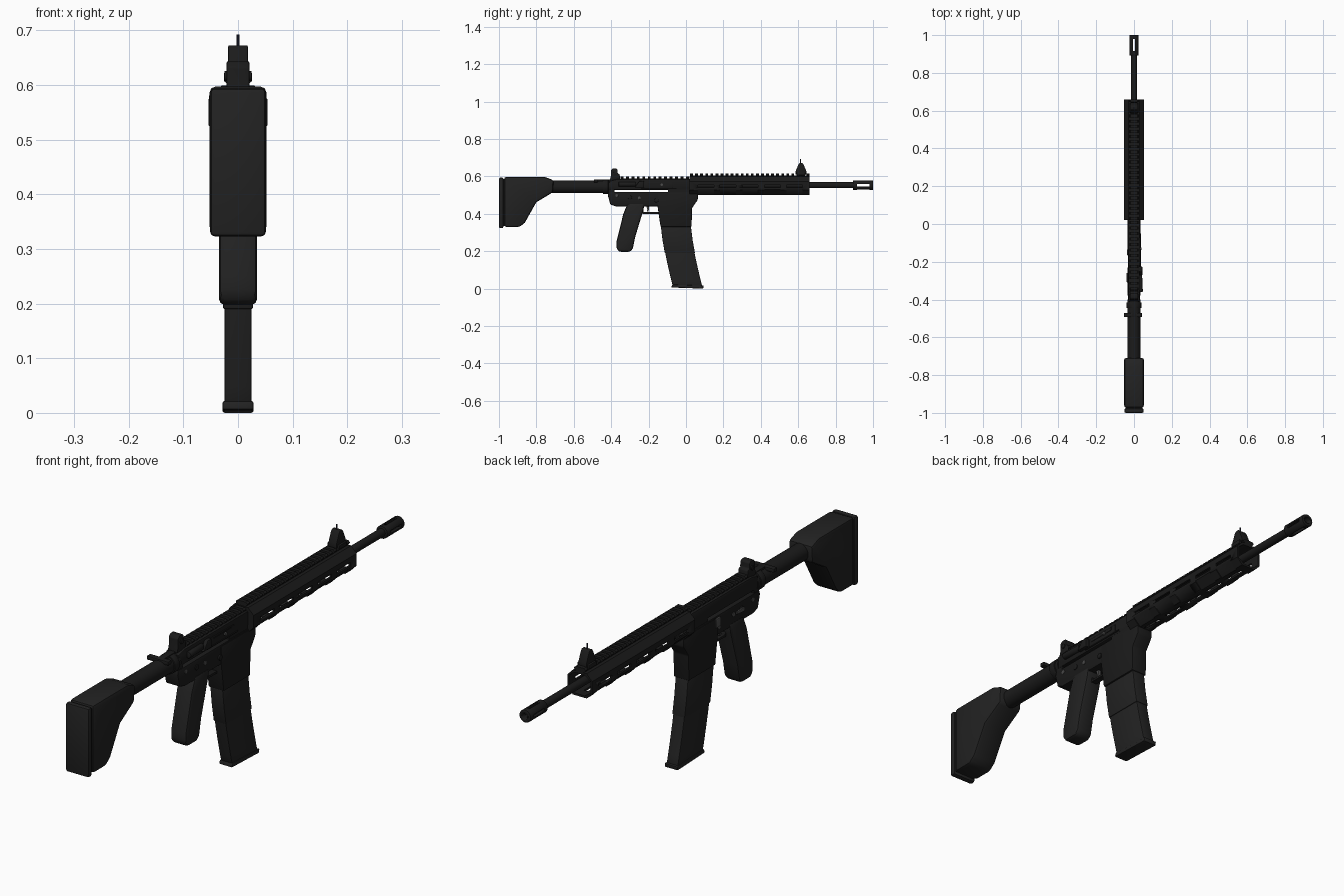
import bpy, bmesh, math
from mathutils import Matrix, Vector

if "Cube" in bpy.data.objects:
    bpy.data.objects.remove(bpy.data.objects["Cube"])


def material(name, rgb):
    m = bpy.data.materials.new(name)
    m.use_nodes = True
    m.diffuse_color = (*rgb, 1)
    m.node_tree.nodes["Principled BSDF"].inputs["Base Color"].default_value = (*rgb, 1)
    return m


POLYMER = material("black polymer", (0.016, 0.016, 0.016))
METAL = material("black metal", (0.011, 0.011, 0.011))
STEEL = material("grey steel", (0.07, 0.07, 0.07))
POST = material("blue black steel", (0.015, 0.015, 0.03))


def finish(name, bm, mat, bevel=0.0, smooth=True):
    bmesh.ops.recalc_face_normals(bm, faces=bm.faces)
    mesh = bpy.data.meshes.new(name)
    bm.to_mesh(mesh)
    bm.free()
    mesh.materials.append(mat)
    ob = bpy.data.objects.new(name, mesh)
    bpy.context.collection.objects.link(ob)
    bpy.ops.object.select_all(action='DESELECT')
    ob.select_set(True)
    bpy.context.view_layer.objects.active = ob
    if bevel:
        mod = ob.modifiers.new("Bevel", 'BEVEL')
        mod.width, mod.segments, mod.limit_method = bevel, 2, 'ANGLE'
        bpy.ops.object.modifier_apply(modifier="Bevel")
    if smooth:
        bpy.ops.object.shade_smooth_by_angle(angle=math.radians(35))
    return ob


def prism(name, points, half, mat, bevel=0.0, x=0.0):
    """Side outline (y, z) given thickness across x."""
    bm = bmesh.new()
    face = bm.faces.new([bm.verts.new((x - half, y, z)) for y, z in points])
    ext = bmesh.ops.extrude_face_region(bm, geom=[face])
    verts = [v for v in ext["geom"] if isinstance(v, bmesh.types.BMVert)]
    bmesh.ops.translate(bm, vec=(2 * half, 0, 0), verts=verts)
    return finish(name, bm, mat, bevel)


def box(name, x, y, z, mat, bevel=0.0):
    """Block from (low, high) ranges."""
    return prism(name, [(y[0], z[0]), (y[1], z[0]), (y[1], z[1]), (y[0], z[1])],
                 (x[1] - x[0]) / 2, mat, bevel, (x[0] + x[1]) / 2)


def rod(name, start, end, r, mat, bevel=0.0, r2=None, sides=20):
    a, b = Vector(start), Vector(end)
    bm = bmesh.new()
    turn = (b - a).to_track_quat('Z', 'Y').to_matrix().to_4x4()
    bmesh.ops.create_cone(bm, cap_ends=True, segments=sides, radius1=r,
                          radius2=r if r2 is None else r2, depth=(b - a).length,
                          matrix=Matrix.Translation((a + b) / 2) @ turn)
    return finish(name, bm, mat, bevel)


def cut(ob, cutter):
    mod = ob.modifiers.new("Cut", 'BOOLEAN')
    mod.operation, mod.solver, mod.object = 'DIFFERENCE', 'EXACT', cutter
    bpy.context.view_layer.objects.active = ob
    bpy.ops.object.modifier_apply(modifier="Cut")
    bpy.data.objects.remove(cutter)


def rail(name, y0, y1, base, top):
    """Toothed rail; each tooth has a hexagonal section."""
    box(name + "_base", (-0.017, 0.017), (y0, y1), (base, top - 0.011), METAL)
    bm = bmesh.new()
    pitch = 0.0265
    count = int((y1 - y0) / pitch)
    section = [(-0.018, 0.016), (-0.025, 0.009), (-0.025, 0.006), (-0.018, 0),
               (0.018, 0), (0.025, 0.006), (0.025, 0.009), (0.018, 0.016)]
    for i in range(count):
        y = y0 + i * (y1 - y0 - 0.015) / (count - 1)
        face = bm.faces.new([bm.verts.new((x, y, top - z)) for x, z in section])
        ext = bmesh.ops.extrude_face_region(bm, geom=[face])
        bmesh.ops.translate(bm, vec=(0, 0.015, 0),
                            verts=[v for v in ext["geom"] if isinstance(v, bmesh.types.BMVert)])
    finish(name + "_teeth", bm, METAL, smooth=False)


# Stock, butt pad and tube
prism("stock", [(-0.972, 0.33), (-0.89, 0.33), (-0.862, 0.352), (-0.80, 0.462), (-0.712, 0.515),
                (-0.708, 0.58), (-0.755, 0.597), (-0.972, 0.597)], 0.052, POLYMER, 0.011)
box("butt_pad", (-0.051, 0.051), (-1, -0.976), (0.323, 0.594), POLYMER, 0.008)
box("butt_pad_joint", (-0.044, 0.044), (-0.98, -0.96), (0.335, 0.585), POLYMER)
rod("buffer_tube", (0, -0.73, 0.545), (0, -0.40, 0.545), 0.034, METAL, sides=28)
rod("castle_nut", (0, -0.445, 0.545), (0, -0.415, 0.545), 0.039, METAL, 0.003)

# Charging handle
box("charging_handle", (-0.014, 0.014), (-0.49, -0.39), (0.568, 0.584), METAL, 0.003)
box("charging_handle_grip", (-0.053, 0.042), (-0.493, -0.47), (0.568, 0.584), METAL, 0.004)

# Receivers, separated by a narrow gap
prism("upper_receiver", [(-0.41, 0.527), (0.025, 0.527), (0.025, 0.585), (-0.37, 0.585),
                         (-0.41, 0.575)], 0.03, METAL, 0.006)
prism("lower_receiver", [(-0.418, 0.50), (-0.405, 0.45), (-0.375, 0.44), (-0.14, 0.44),
                         (0.03, 0.44), (0.055, 0.49), (0.055, 0.517), (-0.415, 0.517)],
      0.031, METAL, 0.005)
box("receiver_rear_lug", (-0.028, 0.028), (-0.415, -0.382), (0.51, 0.56), METAL, 0.003)
box("receiver_front_lug", (-0.028, 0.028), (-0.095, 0.03), (0.51, 0.535), METAL)
prism("magazine_well", [(-0.15, 0.512), (-0.152, 0.44), (-0.136, 0.33), (0.03, 0.33),
                        (0.032, 0.43), (0.063, 0.475), (0.063, 0.512)], 0.034, METAL, 0.005)

# Ejection port, deflector, forward assist and controls
box("port_cover", (0.028, 0.034), (-0.22, -0.07), (0.537, 0.568), METAL, 0.002)
box("bolt", (0.03, 0.0355), (-0.205, -0.09), (0.552, 0.564), METAL)
prism("case_deflector", [(-0.275, 0.54), (-0.225, 0.54), (-0.225, 0.575), (-0.25, 0.575)],
      0.011, METAL, 0.003, 0.033)
rod("forward_assist", (0.03, -0.27, 0.558), (0.034, -0.36, 0.558), 0.013, METAL, 0.003)
rod("port_hinge_rod", (0.033, -0.24, 0.535), (0.033, -0.05, 0.535), 0.003, METAL, sides=8)
for y, z in [(-0.37, 0.497), (-0.16, 0.47), (-0.02, 0.492), (-0.25, 0.485)]:
    rod("receiver_pin", (-0.0335, y, z), (0.0335, y, z), 0.008, STEEL, 0.001, sides=16)
rod("port_latch", (0.028, -0.13, 0.555), (0.041, -0.13, 0.555), 0.007, STEEL, 0.001, sides=12)
rod("magazine_release", (0.03, -0.158, 0.472), (0.037, -0.158, 0.472), 0.011, METAL, 0.002)
box("bolt_catch", (-0.038, -0.028), (-0.165, -0.135), (0.475, 0.51), STEEL, 0.003)
rod("selector_hub", (-0.037, -0.30, 0.487), (0.034, -0.30, 0.487), 0.011, METAL, 0.001)
prism("selector_lever", [(-0.308, 0.479), (-0.26, 0.483), (-0.26, 0.493), (-0.308, 0.496)],
      0.003, STEEL, 0.001, -0.038)

# Pistol grip, trigger and guard
prism("pistol_grip", [(-0.312, 0.455), (-0.335, 0.40), (-0.372, 0.25), (-0.372, 0.215),
                      (-0.358, 0.197), (-0.298, 0.197), (-0.284, 0.215), (-0.272, 0.275),
                      (-0.228, 0.42), (-0.222, 0.455)], 0.035, POLYMER, 0.011)
prism("trigger_guard", [(-0.245, 0.445), (-0.232, 0.40), (-0.14, 0.40), (-0.14, 0.409),
                        (-0.226, 0.409), (-0.236, 0.445)], 0.012, METAL, 0.001)
prism("trigger", [(-0.215, 0.45), (-0.207, 0.425), (-0.209, 0.412), (-0.202, 0.412),
                  (-0.197, 0.427), (-0.198, 0.45)], 0.006, STEEL, 0.001)

# Curved magazine
def magazine_edge(t, z):
    return t + 0.066 * (1 - z / 0.34) ** 1.35


levels = [0.012 + 0.036 * i for i in range(10)]
prism("magazine", [(magazine_edge(-0.133, z), z) for z in levels] +
      [(magazine_edge(0.024, z), z) for z in reversed(levels)], 0.025, POLYMER, 0.004)
prism("magazine_band", [(magazine_edge(-0.135, z), z) for z in (0.19, 0.26, 0.335)] +
      [(magazine_edge(0.026, z), z) for z in (0.335, 0.26, 0.19)], 0.0275, POLYMER, 0.003)
prism("magazine_foot", [(-0.078, 0.006), (0.092, 0), (0.095, 0.016), (-0.074, 0.022)],
      0.0285, POLYMER, 0.004)

# Hollow eight-sided handguard with slots
def octagon_tube(name, grow, y0, y1, mat):
    w, h, c = 0.054 + grow, 0.0485 + grow, 0.024
    pts = [(w, c), (w - c, h), (c - w, h), (-w, c), (-w, -c), (c - w, -h), (w - c, -h), (w, -c)]
    bm = bmesh.new()
    face = bm.faces.new([bm.verts.new((x, y0, 0.55 + z)) for x, z in pts])
    ext = bmesh.ops.extrude_face_region(bm, geom=[face])
    bmesh.ops.translate(bm, vec=(0, y1 - y0, 0),
                        verts=[v for v in ext["geom"] if isinstance(v, bmesh.types.BMVert)])
    return finish(name, bm, mat)


guard = octagon_tube("handguard", 0, 0.02, 0.66, METAL)
cut(guard, octagon_tube("guard_bore", -0.008, 0.035, 0.70, METAL))
for i in range(5):
    y = 0.065 + i * 0.118
    cut(guard, box("side_slot", (-0.1, 0.1), (y, y + 0.085), (0.54, 0.553), METAL))
    cut(guard, box("bottom_slot", (-0.008, 0.008), (y, y + 0.085), (0.45, 0.53), METAL))
    for side in (-1, 1):
        slot = box("corner_slot", (-0.007, 0.007), (y, y + 0.085), (-0.03, 0.03), METAL)
        slot.matrix_world = (Matrix.Translation((side * 0.045, 0, 0.512)) @
                             Matrix.Rotation(side * math.pi / 4, 4, 'Y'))
        bpy.context.view_layer.update()
        cut(guard, slot)
rail("receiver_rail", -0.35, 0.015, 0.58, 0.599)
rail("handguard_rail", 0.022, 0.66, 0.595, 0.616)

# Barrel and slotted muzzle device
rod("barrel", (0, 0.0, 0.553), (0, 0.905, 0.553), 0.016, METAL)
muzzle = rod("muzzle_device", (0, 0.892, 0.553), (0, 1, 0.553), 0.025, METAL, 0.003, sides=24)
cut(muzzle, rod("muzzle_bore", (0, 0.908, 0.553), (0, 1.02, 0.553), 0.013, METAL))
cut(muzzle, box("muzzle_slot", (-0.1, 0.1), (0.915, 0.98), (0.547, 0.559), METAL))
cut(muzzle, box("muzzle_slot", (-0.006, 0.006), (0.915, 0.98), (0.45, 0.65), METAL))

# Front sight
prism("front_sight", [(0.585, 0.61), (0.645, 0.61), (0.643, 0.63), (0.628, 0.665),
                      (0.622, 0.672), (0.608, 0.672), (0.602, 0.665), (0.587, 0.63)],
      0.018, METAL, 0.002)
rod("front_sight_post", (0, 0.613, 0.665), (0, 0.613, 0.692), 0.003, POST, sides=10)
box("front_sight_clamp", (-0.026, 0.026), (0.592, 0.638), (0.606, 0.622), METAL, 0.002)

# Rear sight
prism("rear_sight", [(-0.408, 0.58), (-0.352, 0.58), (-0.355, 0.612), (-0.366, 0.617),
                     (-0.366, 0.637), (-0.374, 0.643), (-0.392, 0.643), (-0.402, 0.632),
                     (-0.402, 0.60)], 0.021, METAL, 0.003)
rod("rear_sight_knob", (-0.025, -0.38, 0.616), (0.025, -0.38, 0.616), 0.009, METAL, 0.001)
